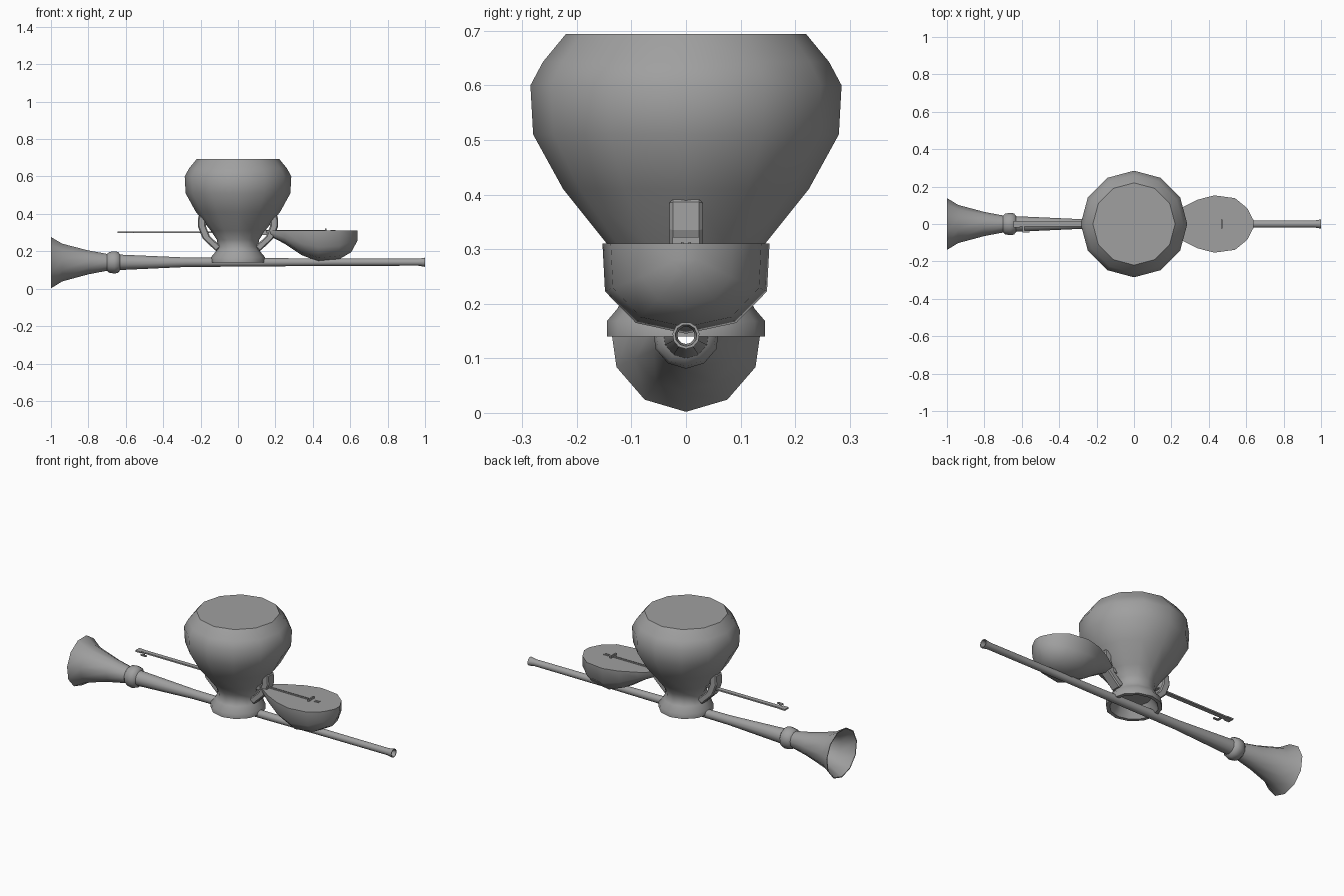
import bpy, bmesh, math
from mathutils import Vector, Matrix

cube = bpy.data.objects.get("Cube")
if cube:
    bpy.data.objects.remove(cube, do_unlink=True)

grey = bpy.data.materials.new("plain_grey")
grey.use_nodes = True
COLOUR = (0.35, 0.35, 0.35, 1)
grey.diffuse_color = COLOUR
grey.node_tree.nodes["Principled BSDF"].inputs["Base Color"].default_value = COLOUR


def finish(name, bm, smooth=None):
    bmesh.ops.recalc_face_normals(bm, faces=bm.faces)
    mesh = bpy.data.meshes.new(name)
    bm.to_mesh(mesh)
    bm.free()
    mesh.materials.append(grey)
    obj = bpy.data.objects.new(name, mesh)
    bpy.context.collection.objects.link(obj)
    if smooth:
        bpy.ops.object.select_all(action='DESELECT')
        obj.select_set(True)
        bpy.context.view_layer.objects.active = obj
        bpy.ops.object.shade_smooth_by_angle(angle=math.radians(smooth))
    return obj


def loft(bm, rings, closed=False, caps=False):
    loops = [[bm.verts.new(p) for p in ring] for ring in rings]
    pairs = list(zip(loops, loops[1:]))
    if closed:
        pairs.append((loops[-1], loops[0]))
    for a, b in pairs:
        for i in range(len(a)):
            j = (i + 1) % len(a)
            bm.faces.new((a[i], a[j], b[j], b[i]))
    if caps:
        bm.faces.new(loops[0])
        bm.faces.new(loops[-1])


def lathe(name, profile, sides, place, closed=False, caps=False, smooth=40):
    # profile holds (radius, distance along axis)
    bm = bmesh.new()
    turns = [2 * math.pi * i / sides for i in range(sides)]
    loft(bm, [[place(r * math.sin(t), r * math.cos(t), h) for t in turns]
              for r, h in profile], closed, caps)
    return finish(name, bm, smooth)


def box(name, low, high):
    bm = bmesh.new()
    lo, hi = Vector(low), Vector(high)
    bmesh.ops.create_cube(bm, size=1, matrix=Matrix.Translation((lo + hi) / 2)
                          @ Matrix.Diagonal((*(hi - lo), 1)))
    return finish(name, bm)


# Goblet drum with a flat skin and a hollow foot
drum = [(0.09, 0.20), (0.125, 0.14), (0.145, 0.14), (0.145, 0.168), (0.118, 0.20),
        (0.108, 0.225), (0.113, 0.262), (0.145, 0.31), (0.225, 0.41), (0.28, 0.51),
        (0.285, 0.60), (0.262, 0.643), (0.22, 0.694)]
lathe("goblet_drum", drum, 12, lambda a, b, h: (a, b, h), caps=True)

# Long hollow horn with collar and flared bell
AXIS = 0.142
horn = [(0.025, 1.0), (0.019, 0.965), (0.02, 0.5), (0.026, -0.28), (0.042, -0.63),
        (0.056, -0.64), (0.061, -0.66), (0.056, -0.69), (0.046, -0.70),
        (0.065, -0.80), (0.103, -0.94), (0.14, -1.0),
        (0.135, -1.0), (0.096, -0.93), (0.058, -0.80), (0.036, -0.68),
        (0.018, -0.28), (0.016, 0.965), (0.02, 1.0)]
lathe("long_horn", horn, 11, lambda a, b, h: (h, a, AXIS - b), closed=True)

# Curved straps either side of the drum waist
strap_path = [(0.212, 0.392), (0.215, 0.335), (0.19, 0.27), (0.118, 0.20),
              (0.09, 0.225), (0.15, 0.28), (0.172, 0.335), (0.172, 0.385)]
for side, label in ((1, "left"), (-1, "right")):
    bm = bmesh.new()
    loft(bm, [[(side * x, y, z) for x, z in strap_path] for y in (-0.03, 0.03)], caps=True)
    strap = finish(label + "_strap", bm)
    bevel = strap.modifiers.new("soft_edges", 'BEVEL')
    bevel.width = 0.006

# Lute bowl, lofted through half-round ribs with a flat soundboard
TOP = 0.31
stations = [(0.15, 0.014, 0.018), (0.25, 0.085, 0.07), (0.34, 0.13, 0.13),
            (0.43, 0.153, 0.165), (0.54, 0.138, 0.153), (0.605, 0.085, 0.115),
            (0.638, 0.022, 0.055)]
rib = [(-1, 0), (-0.97, -0.53), (-0.6, -0.88), (0, -1), (0.6, -0.88), (0.97, -0.53), (1, 0)]
bm = bmesh.new()
loft(bm, [[(x, w * u, TOP + d * v) for u, v in rib] for x, w, d in stations], caps=True)
finish("lute_bowl", bm, 45)

box("lute_neck", (0.0, -0.016, 0.286), (0.18, 0.016, TOP))
box("lute_bridge", (0.464, -0.025, TOP), (0.472, 0.025, 0.322))
for i in (-1, 0, 1):
    box("lute_string", (0.15, i * 0.006 - 0.001, TOP), (0.468, i * 0.006 + 0.001, 0.313))
for i in (-1, 1):
    box("lute_tail_mark", (0.495, i * 0.007 - 0.002, TOP), (0.522, i * 0.007 + 0.002, 0.313))

# Thin bow with a small grip hook at its end
box("bow_stick", (-0.64, -0.013, 0.299), (-0.1, 0.013, 0.307))
box("bow_tip", (-0.645, -0.02, 0.299), (-0.61, 0.016, 0.307))
box("bow_hook", (-0.595, -0.045, 0.299), (-0.585, -0.01, 0.306))
box("bow_hook_end", (-0.595, -0.045, 0.299), (-0.56, -0.035, 0.306))
